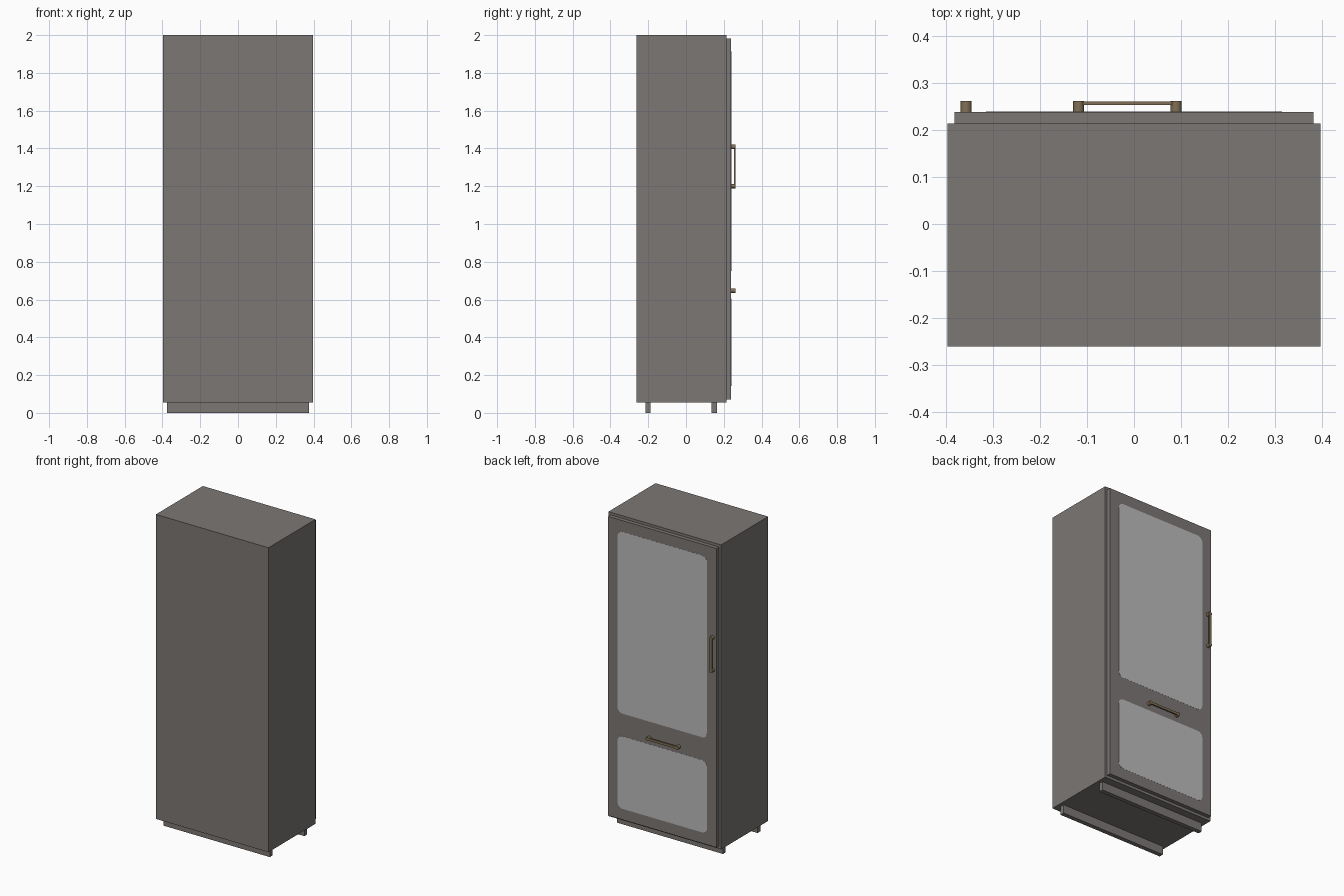
import bpy, math
from mathutils import Matrix

if "Cube" in bpy.data.objects:
    bpy.data.objects.remove(bpy.data.objects["Cube"])


def material(name, rgb):
    m = bpy.data.materials.new(name)
    m.diffuse_color = (*rgb, 1)
    m.use_nodes = True
    m.node_tree.nodes["Principled BSDF"].inputs["Base Color"].default_value = m.diffuse_color
    return m


GREY = material("warm_grey", (0.20, 0.185, 0.178))
GLASS = material("pale_glass", (0.50, 0.50, 0.50))
BRASS = material("dull_brass", (0.22, 0.16, 0.09))


def add_mesh(name, verts, faces, mat):
    me = bpy.data.meshes.new(name)
    me.from_pydata(verts, [], faces)
    me.materials.append(mat)
    ob = bpy.data.objects.new(name, me)
    bpy.context.collection.objects.link(ob)
    return ob


def box(name, x, y, z, mat):
    v = [(a, b, c) for a in x for b in y for c in z]
    f = [(0, 1, 3, 2), (4, 6, 7, 5), (0, 4, 5, 1),
         (2, 3, 7, 6), (0, 2, 6, 4), (1, 5, 7, 3)]
    return add_mesh(name, v, f, mat)


def rounded_plate(name, x, y, z, r, mat):
    # rounded rectangle in the xz plane, extruded along y
    pts = []
    corners = [(x[1] - r, z[1] - r), (x[0] + r, z[1] - r),
               (x[0] + r, z[0] + r), (x[1] - r, z[0] + r)]
    for k, (cx, cz) in enumerate(corners):
        for i in range(7):
            a = math.pi / 2 * (k + i / 6)
            pts.append((cx + r * math.cos(a), cz + r * math.sin(a)))
    n = len(pts)
    verts = [(p, d, q) for d in y for p, q in pts]
    faces = [tuple(range(n)), tuple(range(2 * n - 1, n - 1, -1))]
    faces += [(i, i + n, (i + 1) % n + n, (i + 1) % n) for i in range(n)]
    return add_mesh(name, verts, faces, mat)


# cabinet body and door
box("cabinet_body", (-0.398, 0.398), (-0.261, 0.214), (0.055, 2.0), GREY)
box("door_panel", (-0.383, 0.383), (0.214, 0.239), (0.072, 1.983), GREY)

# glass panes, almost flush with the door
for name, z in (("upper_window", (0.75, 1.912)), ("lower_window", (0.142, 0.605))):
    rounded_plate(name, (-0.316, 0.316), (0.237, 0.2397), z, 0.035, GLASS)

# base rails
for name, y in (("front_rail", -0.201), ("back_rail", 0.149)):
    box(name, (-0.375, 0.375), (y - 0.014, y + 0.014), (0, 0.055), GREY)


# handles: two round posts joined by a thin bar
def handle(name, cx, cz, vertical):
    h, r = 0.104, 0.0118
    for i, s in enumerate((-1, 1)):
        dx, dz = (0, s * h) if vertical else (s * h, 0)
        bpy.ops.mesh.primitive_cylinder_add(
            vertices=24, radius=r, depth=0.023,
            location=(cx + dx, 0.2505, cz + dz), rotation=(math.pi / 2, 0, 0))
        post = bpy.context.object
        post.name = f"{name}_post_{i + 1}"
        post.data.materials.append(BRASS)
        bpy.ops.object.shade_smooth_by_angle()
    w = 0.0075
    ax, az = (w, h) if vertical else (h, w)
    box(name + "_bar", (cx - ax, cx + ax), (0.2535, 0.2617), (cz - az, cz + az), BRASS)


handle("door_handle", -0.358, 1.305, True)
handle("drawer_handle", -0.014, 0.647, False)
